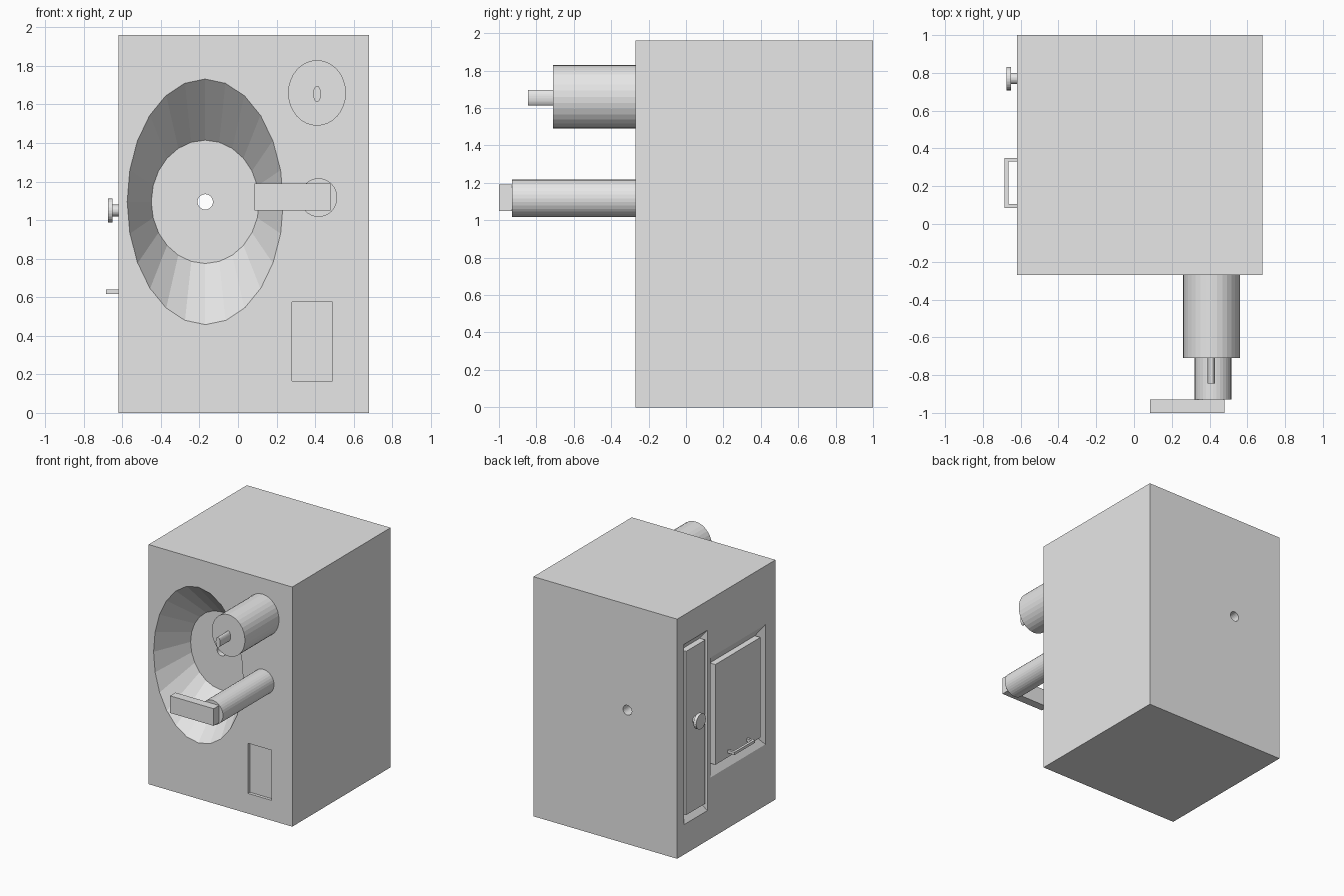
import bpy
import bmesh
from math import cos, sin, pi, sqrt
from mathutils import Vector

if "Cube" in bpy.data.objects:
    bpy.data.objects.remove(bpy.data.objects["Cube"], do_unlink=True)

GREY = (0.8, 0.8, 0.8, 1)
grey = bpy.data.materials.new("plain grey")
grey.use_nodes = True
grey.diffuse_color = GREY
grey.node_tree.nodes["Principled BSDF"].inputs["Base Color"].default_value = GREY


def ellipse(axis, pos, u, v, ru, rv, n, turn=0.0):
    """Ring of points across the x or y axis; u is the other ground axis, v is z."""
    pts = []
    for i in range(n):
        a = 2 * pi * i / n + turn
        p, q = u + ru * cos(a), v + rv * sin(a)
        pts.append(Vector((pos, p, q) if axis == "x" else (p, pos, q)))
    return pts


def rect(axis, pos, u0, u1, v0, v1):
    return ellipse(axis, pos, (u0 + u1) / 2, (v0 + v1) / 2,
                   (u1 - u0) / sqrt(2), (v1 - v0) / sqrt(2), 4, pi / 4)


def solid(name, ring_a, ring_b):
    """Closed solid lofted between two matching rings."""
    bm = bmesh.new()
    a = [bm.verts.new(p) for p in ring_a]
    b = [bm.verts.new(p) for p in ring_b]
    n = len(a)
    for i in range(n):
        j = (i + 1) % n
        bm.faces.new((a[i], a[j], b[j], b[i]))
    bm.faces.new(a[::-1])
    bm.faces.new(b)
    bmesh.ops.recalc_face_normals(bm, faces=bm.faces)
    mesh = bpy.data.meshes.new(name)
    bm.to_mesh(mesh)
    bm.free()
    mesh.materials.append(grey)
    obj = bpy.data.objects.new(name, mesh)
    bpy.context.collection.objects.link(obj)
    return obj


def box(name, x0, x1, y0, y1, z0, z1):
    return solid(name, rect("y", y0, x0, x1, z0, z1), rect("y", y1, x0, x1, z0, z1))


def rod(name, axis, p0, p1, u, v, ru, rv, n=32):
    return solid(name, ellipse(axis, p0, u, v, ru, rv, n),
                 ellipse(axis, p1, u, v, ru, rv, n))


def carve(target, name, outer, inner):
    """Cut a recess, overshooting the surface along the same slope."""
    over = [o + (o - i) * 0.1 for o, i in zip(outer, inner)]
    cutter = solid(name, over, inner)
    cutter.hide_render = True
    mod = target.modifiers.new(name, "BOOLEAN")
    mod.operation = "DIFFERENCE"
    mod.solver = "EXACT"
    mod.object = cutter
    bpy.context.view_layer.objects.active = target
    bpy.ops.object.modifier_apply(modifier=name)
    bpy.data.objects.remove(cutter, do_unlink=True)


LEFT, RIGHT, FRONT, BACK, TOP = -0.62, 0.68, -0.27, 1.0, 1.96

# Main housing with funnel, through hole and front slot
body = box("housing", LEFT, RIGHT, FRONT, BACK, 0, TOP)
carve(body, "funnel_cut",
      ellipse("y", FRONT, -0.17, 1.095, 0.405, 0.637, 24),
      ellipse("y", 0.03, -0.17, 1.095, 0.28, 0.32, 24))
carve(body, "hole_cut",
      ellipse("y", BACK, -0.17, 1.095, 0.04, 0.04, 24),
      ellipse("y", -0.02, -0.17, 1.095, 0.04, 0.04, 24))
carve(body, "slot_cut",
      rect("y", FRONT, 0.28, 0.49, 0.165, 0.575),
      rect("y", FRONT + 0.025, 0.28, 0.49, 0.165, 0.575))

# Side doors, each flush inside a sloped groove
DEPTH = 0.05
for name, y0, y1, z0, z1, gy, gz in (
        ("narrow_door", 0.61, 0.91, 0.245, 1.72, 0.027, 0.068),
        ("wide_door", -0.14, 0.57, 0.50, 1.48, 0.064, 0.08)):
    door = (y0 + gy, y1 - gy, z0 + gz, z1 - gz)
    carve(body, name + "_cut", rect("x", LEFT, y0, y1, z0, z1),
          rect("x", LEFT + DEPTH, *door))
    solid(name, rect("x", LEFT, *door), rect("x", LEFT + DEPTH + 0.01, *door))

# Door knob and pull handle
rod("knob_stem", "x", -0.655, -0.60, 0.77, 1.05, 0.03, 0.03, 24)
rod("knob_disc", "x", -0.675, -0.65, 0.77, 1.05, 0.062, 0.062, 24)
box("handle_bar", -0.685, -0.665, 0.085, 0.35, 0.618, 0.64)
for y in (0.085, 0.33):
    box("handle_post", -0.67, -0.60, y, y + 0.02, 0.618, 0.64)

# Front spout, its pin, and the lever on its shaft
rod("spout", "y", -0.71, FRONT + 0.01, 0.41, 1.66, 0.15, 0.17)
rod("spout_pin", "y", -0.845, -0.70, 0.41, 1.655, 0.02, 0.042)
rod("lever_shaft", "y", -0.93, FRONT + 0.01, 0.418, 1.117, 0.097, 0.1)
box("lever", 0.085, 0.48, -1.0, -0.93, 1.05, 1.19)
